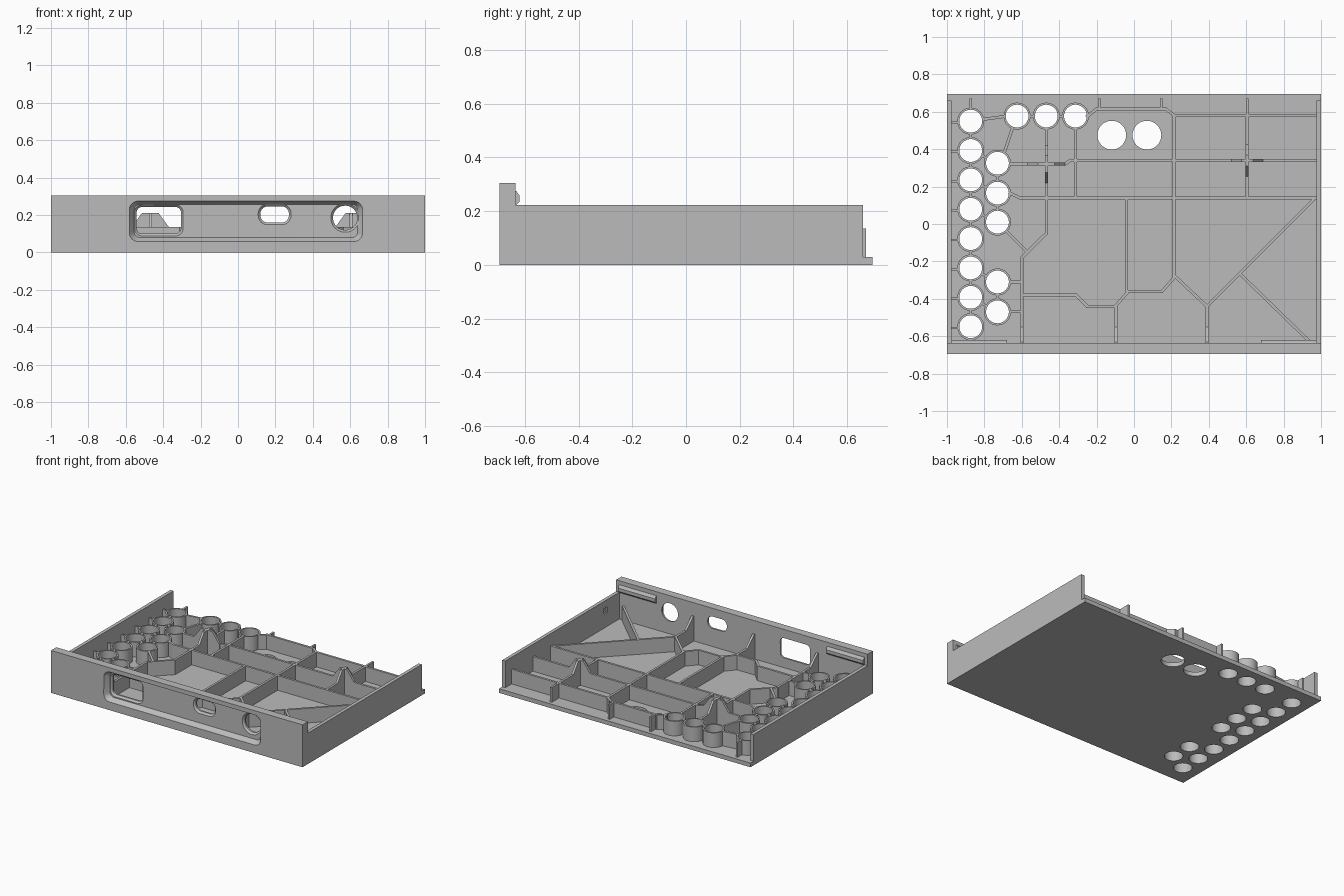
import bpy, bmesh, math
from mathutils import Vector

if "Cube" in bpy.data.objects:
    bpy.data.objects.remove(bpy.data.objects["Cube"])

grey = bpy.data.materials.new("plain_grey")
grey.use_nodes = True
grey.diffuse_color = (0.5, 0.5, 0.5, 1)
grey.node_tree.nodes["Principled BSDF"].inputs["Base Color"].default_value = (0.5, 0.5, 0.5, 1)

FLOOR, RIM, THICK = 0.03, 0.135, 0.016
PEAK = 0.21


def loft(name, rings, closed=False):
    """Skin equal-length rings of points; cap the ends unless the loop is closed."""
    bm = bmesh.new()
    rows = [[bm.verts.new(p) for p in ring] for ring in rings]
    pairs = list(zip(rows, rows[1:])) + ([(rows[-1], rows[0])] if closed else [])
    for a, b in pairs:
        for i in range(len(a)):
            j = (i + 1) % len(a)
            bm.faces.new((a[i], a[j], b[j], b[i]))
    if not closed:
        bm.faces.new(rows[0])
        bm.faces.new(rows[-1])
    bmesh.ops.recalc_face_normals(bm, faces=bm.faces)
    mesh = bpy.data.meshes.new(name)
    bm.to_mesh(mesh)
    bm.free()
    mesh.materials.append(grey)
    ob = bpy.data.objects.new(name, mesh)
    bpy.context.collection.objects.link(ob)
    return ob


def box(name, x, y, z):
    return loft(name, [[(x[0], y[0], h), (x[1], y[0], h), (x[1], y[1], h), (x[0], y[1], h)] for h in z])


def circle(c, r, z, n=32):
    return [(c[0] + r * math.cos(i * math.tau / n), c[1] + r * math.sin(i * math.tau / n), z) for i in range(n)]


def round_rect(x, z, y, r):
    """Rounded rectangle in the upright plane at depth y."""
    pts = []
    for k, (cx, cz) in enumerate(((x[1] - r, z[1] - r), (x[0] + r, z[1] - r),
                                  (x[0] + r, z[0] + r), (x[1] - r, z[0] + r))):
        for i in range(8):
            a = (k + i / 7.5) * math.pi / 2
            pts.append((cx + r * math.cos(a), y, cz + r * math.sin(a)))
    return pts


def cut(ob, cutter):
    cutter.hide_render = True
    mod = ob.modifiers.new("cut", "BOOLEAN")
    mod.object, mod.operation, mod.solver = cutter, "DIFFERENCE", "EXACT"
    bpy.context.view_layer.update()
    mesh = bpy.data.meshes.new_from_object(ob.evaluated_get(bpy.context.evaluated_depsgraph_get()))
    ob.modifiers.clear()
    ob.data = mesh
    bpy.data.objects.remove(cutter)


def fin(name, p, q, top=None, t=THICK):
    """Upright panel from p to q; top lists (distance from p, height)."""
    p, q = Vector(p), Vector(q)
    d = (q - p).normalized()
    side = Vector((-d.y, d.x)) * t / 2
    length = (q - p).length
    top = top or [(0, RIM), (length, RIM)]
    prof = [(0, FLOOR - 0.01)] + top + [(length, FLOOR - 0.01)]
    return loft(name, [[(*(p + d * s + side * k), z) for s, z in prof] for k in (-1, 1)])


def divider(name, *pts):
    """Chain of panels, lapped slightly at the bends."""
    for a, b in zip(pts, pts[1:]):
        a, b = Vector(a), Vector(b)
        lap = (b - a).normalized() * THICK * 0.35
        fin(name, a - lap, b + lap)


# Tube positions
outer_col = [(-0.873, 0.55 - 0.157 * i) for i in range(8)]
inner_col = [(-0.73, y) for y in (0.325, 0.165, 0.01, -0.31, -0.47)]
back_row = [(x, 0.577) for x in (-0.625, -0.469, -0.313)]
tubes = outer_col + inner_col + back_row

# Floor with through holes
plate = box("floor_plate", (-1, 1), (-0.695, 0.695), (0, FLOOR))
for c, r in [(c, 0.061) for c in tubes] + [((-0.119, 0.475), 0.077), ((0.069, 0.475), 0.077)]:
    cut(plate, loft("hole_cutter", [circle(c, r, -0.05), circle(c, r, 0.1)]))

# Tubes
smooth = [plate]
for c in tubes:
    smooth.append(loft("tube", [circle(c, 0.061, 0), circle(c, 0.061, RIM), circle(c, 0.072, RIM),
                                circle(c, 0.072, 0.01), circle(c, 0.0612, 0.001)], closed=True))

# Side walls and corner catches
for s, side in ((1, "left"), (-1, "right")):
    wall = box(side + "_wall", sorted((s * 0.975, s)), (-0.65, 0.66), (0.005, 0.222))
    cut(wall, box("pocket_cutter", sorted((s * 0.96, s * 0.988)), (-0.5, -0.46), (0.13, 0.17)))
    catch = [(-0.64, 0.278), (-0.632, 0.275), (-0.62, 0.258), (-0.62, 0.235), (-0.64, 0.215)]
    loft(side + "_catch", [[(x, y, z) for y, z in catch] for x in (s * 0.68, s * 0.975)])

# Front wall: chamfered recess and three windows
front = box("front_wall", (-1, 1), (-0.695, -0.635), (0, 0.305))
cut(front, loft("recess_cutter", [round_rect((-0.585, 0.67), (0.055, 0.277), -0.7, 0.05),
                                  round_rect((-0.555, 0.64), (0.08, 0.257), -0.66, 0.03)]))
for x, z, r in (((-0.542, -0.305), (0.1, 0.243), 0.03),
                ((0.12, 0.272), (0.16, 0.246), 0.038),
                ((0.508, 0.638), (0.12, 0.25), 0.0645)):
    e = 0.014
    cut(front, loft("window_cutter", [
        round_rect((x[0] - e, x[1] + e), (z[0] - e, z[1] + e), -0.662, r + e),
        round_rect(x, z, -0.648, r), round_rect(x, z, -0.6, r)]))
smooth.append(front)

# Compartment dividers
divider("back_divider", (-0.25, 0.575), (-0.2, 0.615), (0.17, 0.615), (0.215, 0.58), (0.98, 0.58))
divider("middle_divider", (-0.665, 0.165), (-0.61, 0.14), (0.98, 0.14))
divider("rear_cross_divider", (-0.66, 0.32), (-0.37, 0.32), (-0.34, 0.34), (0.98, 0.34))
divider("long_divider", (0.215, 0.58), (0.215, -0.28))
divider("stepped_divider", (-0.469, 0.51), (-0.469, -0.05), (-0.6, -0.18), (-0.6, -0.56))
divider("branch_divider", (-0.68, -0.04), (-0.57, -0.15))
divider("short_divider", (-0.313, 0.51), (-0.313, 0.14))
divider("right_long_divider", (0.605, 0.58), (0.605, 0.14))
divider("center_divider", (-0.04, 0.14), (-0.04, -0.36))
divider("front_divider", (-0.6, -0.38), (-0.31, -0.38), (-0.25, -0.44), (-0.1, -0.44), (-0.03, -0.36),
        (0.15, -0.36), (0.22, -0.28), (0.39, -0.44), (0.96, 0.13))
divider("diagonal_divider", (0.57, -0.27), (0.935, -0.625))

# Dividers that climb to the front wall
for x, y in ((-0.6, -0.54), (-0.095, -0.44), (0.39, -0.44)):
    n = y + 0.64
    fin("front_gusset", (x, y), (x, -0.64), [(0, RIM), (n - 0.09, RIM), (n - 0.01, PEAK), (n, PEAK)])

# Raised peaks at the two divider crossings
for c, w in (((-0.469, 0.32), 0.045), ((0.605, 0.34), 0.03)):
    for d in (Vector((1, 0)), Vector((0, 1))):
        b = w + 0.055
        fin("raised_peak", Vector(c) - d * b, Vector(c) + d * b,
            [(0, RIM), (b - w, PEAK), (b + w, PEAK), (2 * b, RIM)], THICK * 1.02)

# Fins at the back and ties between tubes and walls
for x, y in ((-0.873, 0.615), (-0.185, 0.61), (0.145, 0.61), (0.605, 0.58)):
    fin("back_fin", (x, y), (x, 0.67), t=0.014)
for x, y in outer_col:
    fin("wall_tie", (-0.98, y - 0.007), (x - 0.066, y - 0.007), t=0.012)
for a, b in zip(outer_col, outer_col[1:]):
    fin("tube_tie", (a[0], a[1] - 0.066), (b[0], b[1] + 0.066), t=0.014)
for col in (inner_col[:3], inner_col[3:], back_row):
    for a, b in zip(col, col[1:]):
        a, b = Vector(a), Vector(b)
        d = (b - a).normalized() * 0.066
        fin("tube_tie", a + d, b - d, t=0.014)
for x, y in inner_col[3:]:
    fin("tube_tie", (x + 0.066, y), (-0.6, y), t=0.014)
for i, c in enumerate(inner_col):
    near = min(outer_col, key=lambda o: (Vector(o) - Vector(c)).length)
    d = (Vector(near) - Vector(c)).normalized() * 0.066
    fin("tube_tie", Vector(c) + d, Vector(near) - d, t=0.014)
divider("corner_tie", (-0.805, 0.56), (-0.69, 0.575))
divider("corner_tie", (-0.65, 0.512), (-0.692, 0.385))

# Smooth the round parts, keep edges sharp
bpy.ops.object.select_all(action="DESELECT")
for ob in smooth:
    ob.select_set(True)
bpy.context.view_layer.objects.active = plate
bpy.ops.object.shade_smooth_by_angle(angle=math.radians(30))
